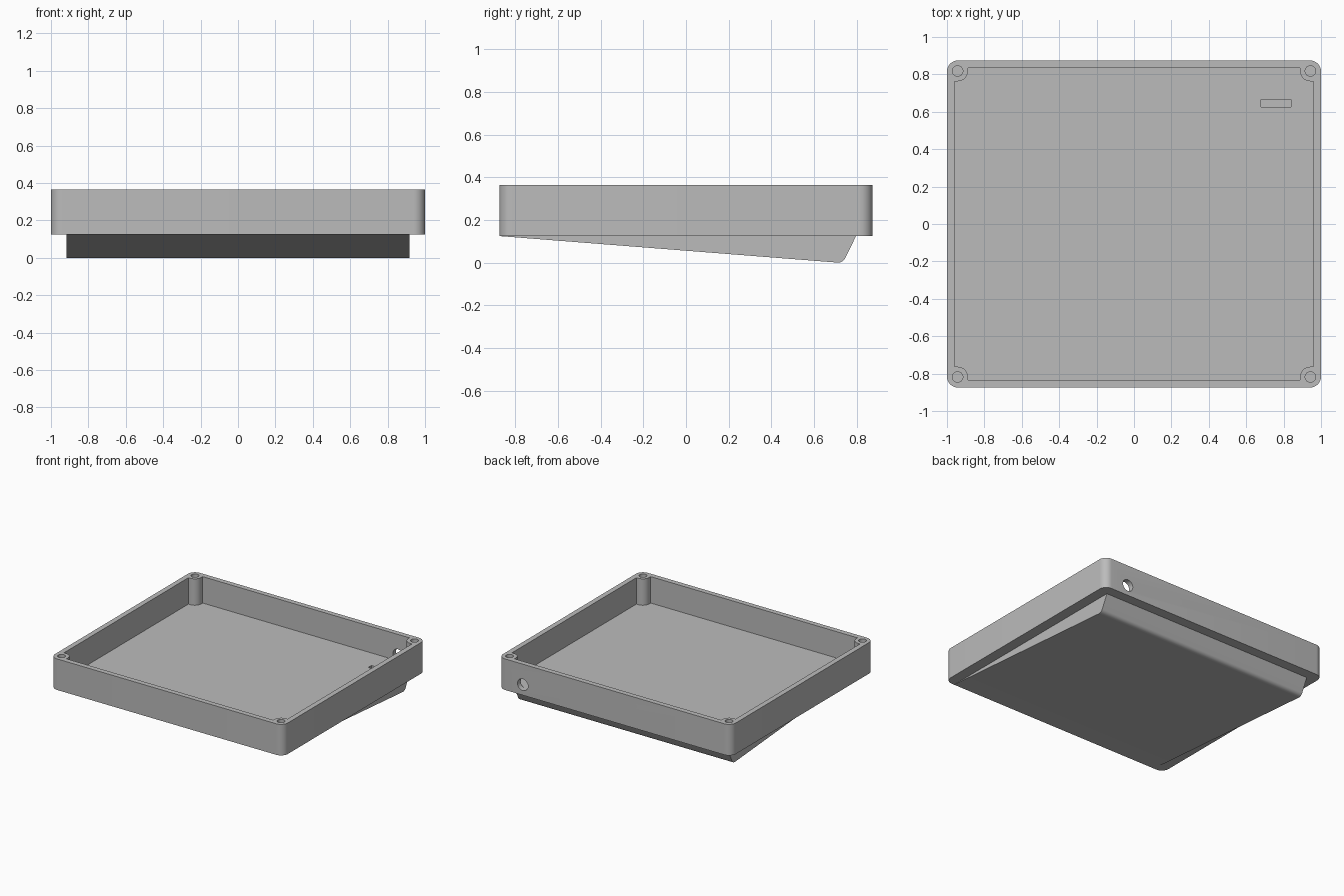
import bpy, bmesh, math

if "Cube" in bpy.data.objects:
    bpy.data.objects.remove(bpy.data.objects["Cube"], do_unlink=True)

HALF_X, HALF_Y, BASE, TOP = 1.0, 0.875, 0.124, 0.365
WALL, FLOOR = 0.04, 0.16
POST_X, POST_Y, POST_R, SCREW_R = 0.943, 0.818, 0.055, 0.028

grey = bpy.data.materials.new("plain grey")
grey.use_nodes = True
colour = (0.5, 0.5, 0.5, 1)
grey.diffuse_color = colour
grey.node_tree.nodes["Principled BSDF"].inputs["Base Color"].default_value = colour


def prism(name, outline, vector):
    """Extrude a closed outline of 3D points along a vector."""
    bm = bmesh.new()
    face = bm.faces.new([bm.verts.new(p) for p in outline])
    new = bmesh.ops.extrude_face_region(bm, geom=[face])["geom"]
    bmesh.ops.translate(bm, vec=vector,
                        verts=[v for v in new if isinstance(v, bmesh.types.BMVert)])
    bmesh.ops.recalc_face_normals(bm, faces=bm.faces)
    mesh = bpy.data.meshes.new(name)
    bm.to_mesh(mesh)
    bm.free()
    mesh.materials.append(grey)
    obj = bpy.data.objects.new(name, mesh)
    bpy.context.collection.objects.link(obj)
    return obj


def arc(cx, cy, r, start, end, steps):
    angles = [math.radians(start + (end - start) * i / steps) for i in range(steps + 1)]
    return [(cx + r * math.cos(a), cy + r * math.sin(a)) for a in angles]


def four_corners(quarter):
    """Mirror a +x +y quarter outline (counter-clockwise) into a full loop."""
    flip = quarter[::-1]
    return (quarter + [(-x, y) for x, y in flip]
            + [(-x, -y) for x, y in quarter] + [(x, -y) for x, y in flip])


def at_z(points, z):
    return [(x, y, z) for x, y in points]


def combine(target, tool, operation):
    mod = target.modifiers.new(operation.lower(), 'BOOLEAN')
    mod.operation, mod.solver, mod.object = operation, 'EXACT', tool
    bpy.context.view_layer.objects.active = target
    bpy.ops.object.modifier_apply(modifier=mod.name)
    bpy.data.objects.remove(tool, do_unlink=True)


# Rounded outer case
radius = 0.06
outer = four_corners(arc(HALF_X - radius, HALF_Y - radius, radius, 0, 90, 10))
case = prism("case", at_z(outer, BASE), (0, 0, TOP - BASE))

# Sloping wedge foot with a rounded heel
heel = [(y, z) for y, z in arc(0.713, 0.038, 0.038, -94, -25, 8)]
profile = [(-0.87, BASE), *heel, (0.797, BASE), (0.804, 0.14), (-0.8, 0.14)]
foot = prism("wedge_foot", [(-0.918, y, z) for y, z in profile], (1.836, 0, 0))
combine(case, foot, 'UNION')

# Cavity, leaving a rounded screw post in each corner
in_x, in_y = HALF_X - WALL, HALF_Y - WALL
quarter = [(in_x, POST_Y - POST_R),
           *arc(POST_X, POST_Y, POST_R, 270, 180, 12),
           (POST_X - POST_R, in_y)]
cavity = prism("cavity", at_z(four_corners(quarter), FLOOR), (0, 0, 0.4))
combine(case, cavity, 'DIFFERENCE')

# Screw holes in the posts
for sx in (-1, 1):
    for sy in (-1, 1):
        ring = arc(sx * POST_X, sy * POST_Y, SCREW_R, 0, 345, 23)
        combine(case, prism("screw_hole", at_z(ring, FLOOR), (0, 0, 0.4)), 'DIFFERENCE')

# Cable hole through the back wall
ring = arc(0.79, 0.205, 0.045, 0, 345, 23)
cable = prism("cable_hole", [(x, 0.8, z) for x, z in ring], (0, 0.2, 0))
combine(case, cable, 'DIFFERENCE')

# Narrow slot in the floor
slot = [(0.68, 0.625), (0.84, 0.625), (0.84, 0.665), (0.68, 0.665)]
combine(case, prism("floor_slot", at_z(slot, 0.06), (0, 0, 0.2)), 'DIFFERENCE')

bpy.ops.object.select_all(action='DESELECT')
case.select_set(True)
bpy.context.view_layer.objects.active = case
bpy.ops.object.shade_smooth_by_angle(angle=math.radians(30))
